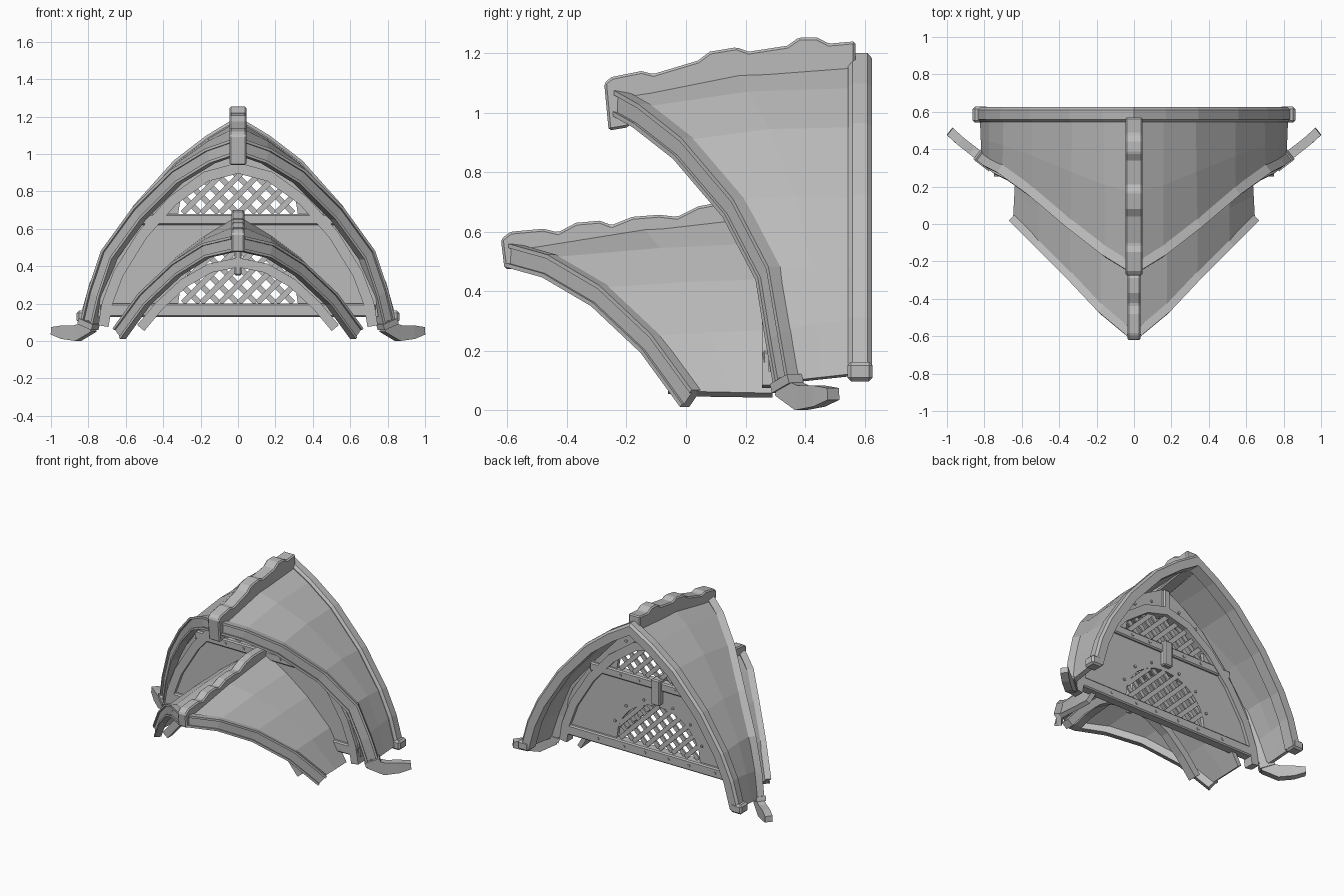
import bpy, bmesh, math
from mathutils import Vector, Matrix

cube = bpy.data.objects.get("Cube")
if cube:
    bpy.data.objects.remove(cube, do_unlink=True)

GREY = (0.5, 0.5, 0.5, 1)
mat = bpy.data.materials.new("plain grey")
mat.use_nodes = True
mat.diffuse_color = GREY
bsdf = next(n for n in mat.node_tree.nodes if n.type == 'BSDF_PRINCIPLED')
bsdf.inputs["Base Color"].default_value = GREY
bsdf.inputs["Roughness"].default_value = 0.8


def finish(name, bm, mirror=False, solid=0, bevel=0):
    bmesh.ops.recalc_face_normals(bm, faces=bm.faces)
    me = bpy.data.meshes.new(name)
    bm.to_mesh(me)
    bm.free()
    me.materials.append(mat)
    ob = bpy.data.objects.new(name, me)
    bpy.context.collection.objects.link(ob)
    if solid:
        m = ob.modifiers.new("thickness", 'SOLIDIFY')
        m.thickness, m.offset = solid, 0
    if bevel:
        m = ob.modifiers.new("worn_edges", 'BEVEL')
        m.width, m.segments = bevel, 1
    if mirror:
        m = ob.modifiers.new("mirror", 'MIRROR')
        m.use_mirror_merge = False
    return ob


def sweep(name, path, profile, side, scales=None):
    """Sweep a closed profile along a path; side is the beam's width direction."""
    bm = bmesh.new()
    pts = [Vector(p) for p in path]
    n = Vector(side).normalized()
    rings = []
    for i, p in enumerate(pts):
        t = (pts[min(i + 1, len(pts) - 1)] - pts[max(i - 1, 0)]).normalized()
        up = n.cross(t).normalized()
        s = scales[i] if scales else 1
        ring = [p + n * a + up * b * s for a, b in profile]
        if i == 0 and p.x == 0:      # mitre on the centre plane
            ring = [q - t * (q.x / t.x) for q in ring]
        rings.append([bm.verts.new(q) for q in ring])
    k = len(profile)
    for r0, r1 in zip(rings, rings[1:]):
        for j in range(k):
            bm.faces.new((r0[j], r0[(j + 1) % k], r1[(j + 1) % k], r1[j]))
    bm.faces.new(rings[-1])
    if pts[0].x != 0:
        bm.faces.new(rings[0])
    return finish(name, bm, mirror=True)


def shell(name, front, back, lift):
    """Curved roof skin between a front rib and a back profile, arched near the ridge."""
    bm = bmesh.new()
    rows = []
    for t in (0, 0.5, 1):
        row = []
        for i, (f, b) in enumerate(zip(front, back)):
            p = Vector(f).lerp(Vector(b), t)
            high = 1 - i / (len(front) - 1)
            p.z += 0.015 * (1 - t) + (lift * high if t == 0.5 else 0)
            if i == 0:
                p.x = 0
            row.append(bm.verts.new(p))
        rows.append(row)
    for r0, r1 in zip(rows, rows[1:]):
        for j in range(len(r0) - 1):
            bm.faces.new((r0[j], r0[j + 1], r1[j + 1], r1[j]))
    return finish(name, bm, mirror=True, solid=0.03)


def ridge(name, outline, half):
    """Side outline in y, z extruded across x."""
    bm = bmesh.new()
    f = bm.faces.new([bm.verts.new((-half, y, z)) for y, z in outline])
    ext = bmesh.ops.extrude_face_region(bm, geom=[f])["geom"]
    bmesh.ops.translate(bm, vec=(2 * half, 0, 0),
                        verts=[v for v in ext if isinstance(v, bmesh.types.BMVert)])
    return finish(name, bm, bevel=0.008)


def add_box(bm, loc, size, turn=0):
    m = (Matrix.Translation(loc) @ Matrix.Rotation(turn, 4, 'Y')
         @ Matrix.Diagonal((*size, 1)))
    bmesh.ops.create_cube(bm, size=1, matrix=m)


def box(name, loc, size, mirror=False, bevel=0.008):
    bm = bmesh.new()
    add_box(bm, loc, size)
    return finish(name, bm, mirror, bevel=bevel)


def rect(w, h):
    return [(-w, -h), (w, -h), (w, h), (-w, h)]


def grooved(w, h, lip, depth):
    """Rectangle with a recessed panel on its front face."""
    return [(-w, -h), (w, -h), (w, lip - h), (w - depth, lip - h),
            (w - depth, h - lip), (w, h - lip), (w, h), (-w, h)]


def arch(name, y, half, w, h):
    """Flat arch standing in a plane of constant y."""
    return sweep(name, [(x, y, z) for x, z in half], rect(w, h), (0, -1, 0))


# Large roof: front rib, rear arch and skin
big_rib = [(.02, -.23, 1.035), (.15, -.15, .99), (.33, -.01, .88), (.53, .16, .68),
           (.69, .275, .46), (.76, .31, .25), (.80, .34, .08)]
rear = [(0, .57, 1.16), (.15, .57, 1.07), (.32, .57, .94), (.53, .57, .705),
        (.685, .57, .465), (.76, .57, .30), (.81, .57, .12)]
big_side = (.61, -.79, 0)
sweep("large_front_rib", big_rib, grooved(.025, .042, .015, .012), big_side)
sweep("rear_arch", [(x, .585, z) for x, y, z in rear],
      [(-.04, -.035), (.04, -.035), (.04, .02), (.025, .035), (-.025, .035), (-.04, .02)],
      (0, -1, 0))
shell("large_roof", big_rib, rear, .025)
box("rear_arch_foot", (.82, .585, .13), (.085, .085, .065), mirror=True, bevel=.012)

# Feet below the large rib
sweep("foot", [(.78, .325, .08), (.86, .39, .042), (.93, .445, .048), (.985, .495, .055)],
      rect(.025, .04), big_side, [.8, 1.05, .9, .5])
sweep("foot_collar", [(.795, .335, .105), (.803, .342, .075)], rect(.031, .05), big_side)

# Small front roof: rib, skin and inner arch
small_rib = [(.02, -.585, .52), (.17, -.46, .485), (.33, -.29, .385), (.50, -.12, .225),
             (.635, .015, .04)]
small_back = [(0, .29, .655), (.17, .29, .55), (.33, .29, .43), (.50, .29, .26),
              (.62, .29, .05)]
sweep("small_front_rib", small_rib, grooved(.022, .04, .014, .01), (.71, -.71, 0))
shell("small_roof", small_rib, small_back, .01)
arch("small_inner_arch", -.03, [(0, .42), (.15, .39), (.29, .31), (.42, .19), (.52, .07)],
     .03, .025)
box("small_arch_post", (0, -.03, .45), (.04, .06, .2))

# Ridge beams with raised caps
ridge("large_ridge", [(-.26, .94), (-.275, 1.1), (-.25, 1.12), (-.15, 1.14), (-.11, 1.13),
                      (.04, 1.175), (.08, 1.205), (.17, 1.22), (.21, 1.205), (.34, 1.225),
                      (.38, 1.253), (.44, 1.253), (.48, 1.232), (.57, 1.24),
                      (.57, 1.12), (.28, 1.07), (-.13, 1.0), (-.2, .95)], .045)
ridge("small_ridge", [(-.61, .475), (-.622, .575), (-.59, .6), (-.48, .61), (-.43, .598),
                      (-.37, .63), (-.29, .637), (-.25, .622), (-.18, .65), (-.09, .657),
                      (-.03, .65), (.04, .685), (.12, .7), (.34, .7), (.34, .52),
                      (.1, .55), (-.45, .5), (-.54, .475)], .034)

# Gable wall with two arched openings
WALL_Y = .29
half = [(0, 1.09), (.15, 1.01), (.31, .89), (.50, .68), (.66, .45), (.73, .28), (.75, .13)]
openings = [(.68, .32, .26), (.2, .32, .3)]      # base height, half width, height
loops = [half + [(-x, z) for x, z in reversed(half[1:])]]
for base, w, h in openings:
    arc = [math.pi * i / 12 for i in range(13)]
    loops.append([(w * math.cos(a), base + h * math.sin(a)) for a in arc])
bm = bmesh.new()
for loop in loops:
    vs = [bm.verts.new((x, WALL_Y, z)) for x, z in loop]
    for i, v in enumerate(vs):
        bm.edges.new((v, vs[(i + 1) % len(vs)]))
bmesh.ops.triangle_fill(bm, use_beauty=True, use_dissolve=False,
                        edges=bm.edges[:], normal=(0, -1, 0))
finish("gable_wall", bm, solid=.025)

# Arch trim on the wall, with a post up to the ridge
arch("wall_arch", WALL_Y, [(0, .925), (.17, .88), (.35, .75), (.51, .57), (.64, .36),
                           (.70, .2), (.72, .08)], .035, .028)
box("wall_arch_post", (0, WALL_Y, .99), (.05, .07, .17))

# Diagonal lattice in each opening
bm = bmesh.new()
for base, w, h in openings:
    for sign in (1, -1):
        for k in range(-6, 9):
            x0 = k * .1 * sign
            inside = [t for t in (i * .005 for i in range(1, 121))
                      if ((x0 - sign * t) / w) ** 2 + (t / h) ** 2 < 1.03]
            if len(inside) < 6:
                continue
            mid = (inside[0] + inside[-1]) / 2
            length = (inside[-1] - inside[0]) * math.sqrt(2)
            add_box(bm, (x0 - sign * mid, WALL_Y + sign * .006, base + mid),
                    (length, .012, .03), sign * math.pi / 4)
finish("lattice", bm)

# Cross beams and rivets
box("upper_cross_beam", (0, WALL_Y, .65), (1.04, .06, .06))
box("lower_cross_beam", (0, WALL_Y, .165), (1.47, .07, .07))
spots = [(x, .65, .07) for x in (.14, .28, .44)] + [(x, .165, .08) for x in (.09, .25, .45)]
for base, w, h in openings:
    for a in (.35, .8, 1.25):
        spots.append(((w + .035) * math.cos(a), base + (h + .035) * math.sin(a), .04))
bm = bmesh.new()
for x, z, depth in spots:
    m = Matrix.Translation((x, WALL_Y, z)) @ Matrix.Rotation(math.pi / 2, 4, 'X')
    bmesh.ops.create_cone(bm, cap_ends=True, segments=6, radius1=.01, radius2=.01,
                          depth=depth, matrix=m)
finish("rivets", bm, mirror=True)
